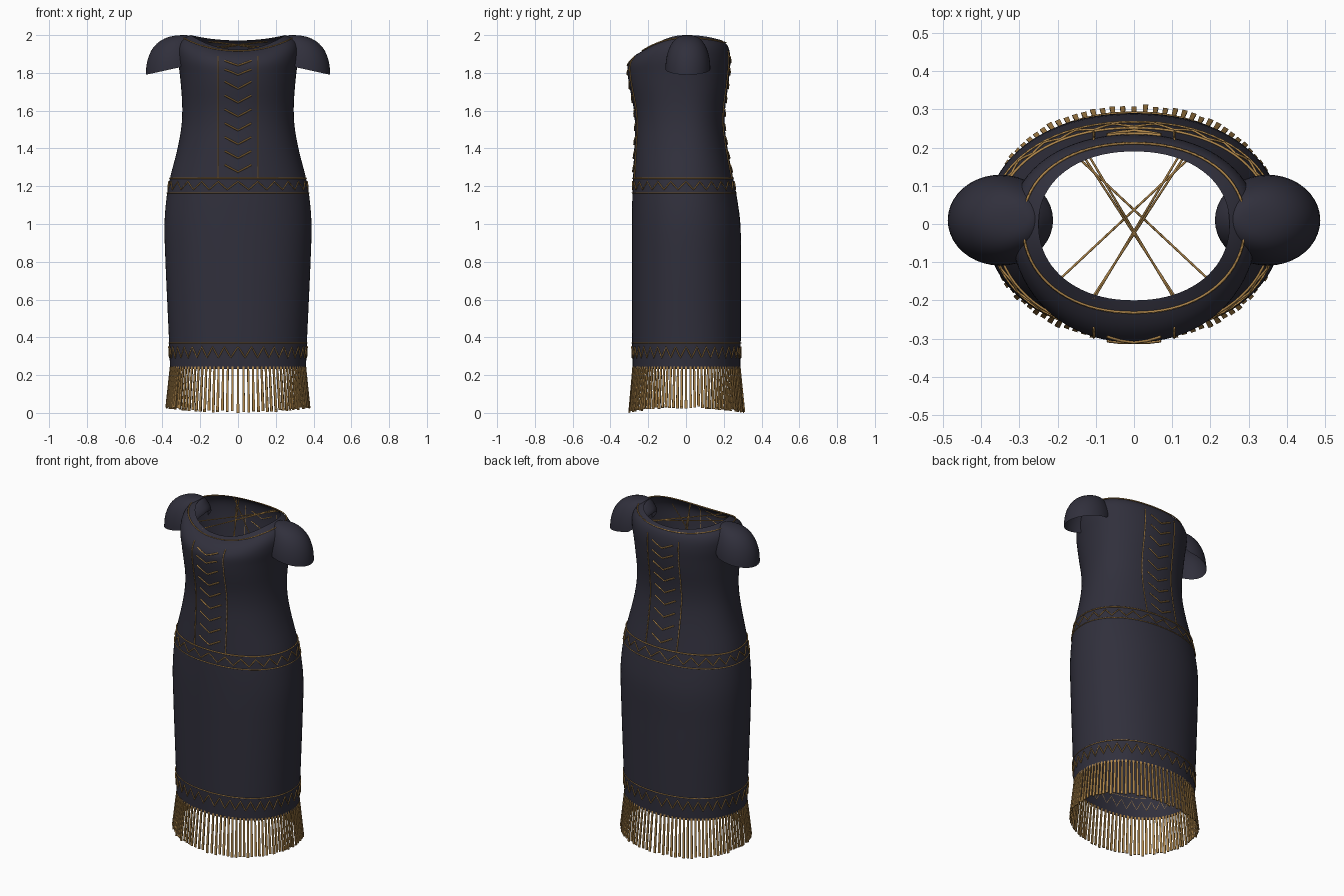
import bpy, bmesh, math, random
from mathutils import Vector

if "Cube" in bpy.data.objects:
    bpy.data.objects.remove(bpy.data.objects["Cube"])

random.seed(4)
TAU = 2 * math.pi


def material(name, rgb):
    m = bpy.data.materials.new(name)
    m.diffuse_color = (*rgb, 1)
    m.use_nodes = True
    m.node_tree.nodes["Principled BSDF"].inputs["Base Color"].default_value = m.diffuse_color
    return m


NAVY = material("dark navy cloth", (0.030, 0.029, 0.045))
GOLD = material("antique gold", (0.43, 0.24, 0.07))

# Garment profile: level, half width, front depth, back depth
ROWS = [(0.24, .360, .283, .288), (0.40, .366, .285, .290), (0.80, .384, .286, .290),
        (1.00, .389, .286, .288), (1.15, .377, .284, .268), (1.25, .358, .280, .248),
        (1.40, .320, .274, .220), (1.52, .299, .270, .205), (1.62, .295, .278, .208),
        (1.72, .301, .298, .222), (1.80, .309, .309, .231), (1.88, .321, .305, .235),
        (1.94, .320, .276, .229), (1.98, .295, .236, .213), (2.00, .250, .200, .190)]
POWER = 2.15


def profile(s):
    """Smoothly interpolated half width, front and back at level s."""
    s = min(max(s, ROWS[0][0]), ROWS[-1][0])
    i = 0
    while i < len(ROWS) - 2 and s > ROWS[i + 1][0]:
        i += 1

    def slope(j, k):
        a, b = ROWS[max(j - 1, 0)], ROWS[min(j + 1, len(ROWS) - 1)]
        return (b[k] - a[k]) / (b[0] - a[0])
    h = ROWS[i + 1][0] - ROWS[i][0]
    t = (s - ROWS[i][0]) / h
    return [(2*t**3 - 3*t*t + 1) * ROWS[i][k] + (t**3 - 2*t*t + t) * h * slope(i, k)
            + (3*t*t - 2*t**3) * ROWS[i + 1][k] + (t**3 - t*t) * h * slope(i + 1, k)
            for k in (1, 2, 3)]


def surface(a, s, out=0.0):
    """Point on the garment at angle a and level s; out pushes it outward."""
    w, f, b = profile(s)
    c, n = math.cos(a), math.sin(a)
    x = math.copysign(abs(c) ** (2 / POWER), c) * (w + out)
    y = math.copysign(abs(n) ** (2 / POWER), n) * ((f if n < 0 else b) + out)
    dip = max(0, (s - 1.8) / 0.2) * n * n * (0.075 if n < 0 else 0.028)
    return Vector((x, y, s - dip + (out if s > 1.93 else 0)))


def panel_point(x, s, side):
    """Point on the front (side -1) or back (side 1) at a given x."""
    c = (abs(x) / profile(s)[0]) ** (POWER / 2)
    return surface(side * math.acos(math.copysign(c, x)), s, 0.002)


def mesh_object(name, bm, mat, smooth=True):
    bmesh.ops.recalc_face_normals(bm, faces=bm.faces)
    me = bpy.data.meshes.new(name)
    bm.to_mesh(me)
    bm.free()
    for p in me.polygons:
        p.use_smooth = smooth
    me.materials.append(mat)
    ob = bpy.data.objects.new(name, me)
    bpy.context.collection.objects.link(ob)
    return ob


def cords(name, paths, radius=0.0035, closed=False):
    cu = bpy.data.curves.new(name, 'CURVE')
    cu.dimensions = '3D'
    cu.bevel_depth = radius
    cu.bevel_resolution = 0
    cu.use_fill_caps = True
    for path in paths:
        sp = cu.splines.new('POLY')
        sp.points.add(len(path) - 1)
        for p, co in zip(sp.points, path):
            p.co = (*co, 1)
        sp.use_cyclic_u = closed
    cu.materials.append(GOLD)
    ob = bpy.data.objects.new(name, cu)
    bpy.context.collection.objects.link(ob)


def skin(bm, rings):
    for r0, r1 in zip(rings, rings[1:]):
        for i in range(len(r0)):
            j = (i + 1) % len(r0)
            bm.faces.new((r0[i], r0[j], r1[j], r1[i]))


# Dress body, open at hem and neck
bm = bmesh.new()
SEG = 80
levels = [0.232] + [0.24 + 1.56 * i / 40 for i in range(41)] + [1.8 + 0.2 * i / 14 for i in range(1, 15)]
rings = []
for s in levels:
    ring = [surface(TAU * i / SEG, s) for i in range(SEG)]
    if s < 0.24:
        for p in ring:
            p.z = s
    rings.append([bm.verts.new(p) for p in ring])
skin(bm, rings)
mesh_object("dress_body", bm, NAVY)

# Cap sleeves: leaning open domes with a sloped rim
for sx, label in ((1, "right"), (-1, "left")):
    bm = bmesh.new()
    rings = []
    for k in range(13):
        t = math.pi / 2 * k / 12.4
        r, h = math.cos(t) ** 0.8, math.sin(t)
        ring = []
        for i in range(40):
            a = TAU * i / 40
            x = 0.35 + 0.138 * r * math.cos(a) - 0.07 * h * (1 - r)
            y = 0.01 + 0.119 * r * math.sin(a)
            rim = 1.79 + (0.488 - x) * 0.22 + max(0, 0.30 - x) * 0.9
            z = rim + (2.0 - rim) * h
            ring.append(bm.verts.new((sx * x, y, z)))
        rings.append(ring)
    skin(bm, rings)
    bm.faces.new(rings[-1])
    mesh_object(label + "_cap_sleeve", bm, NAVY)


# Horizontal trim cords and neckline edging
def loop(s, out=0.002):
    return [surface(TAU * i / SEG, s, out) for i in range(SEG)]


cords("waist_upper_cord", [loop(1.243)], 0.004, True)
cords("waist_lower_cord", [loop(1.165)], 0.003, True)
cords("hem_cord", [loop(0.37)], 0.003, True)
cords("neckline_cord", [loop(1.984)], 0.0035, True)


# Zigzag embroidery, subdivided so that it hugs the cloth
def zigzag(name, low, high, teeth):
    path = []
    for i in range(teeth * 6):
        u = abs((i % 6) / 3 - 1)
        path.append(surface(TAU * i / (teeth * 6) - math.pi / 2, low + (high - low) * u, 0.002))
    cords(name, [path], 0.0035, True)


zigzag("waist_zigzag", 1.182, 1.225, 24)
zigzag("hem_zigzag", 0.292, 0.35, 36)

# Chevron panels, front and back
for side, label in ((-1, "front"), (1, "back")):
    edges = [[panel_point(x, 1.245 + 0.685 * i / 24, side) for i in range(25)]
             for x in (-0.105, 0.105)]
    cords(label + "_panel_borders", edges, 0.0035)
    chevrons = []
    for k in range(9):
        tip = 1.275 + 0.0735 * k
        chevrons.append([panel_point(0.07 * u, tip + 0.038 * abs(u), side)
                         for u in (-1, -0.5, 0, 0.5, 1)])
    cords(label + "_chevrons", chevrons, 0.0045)

# Crossed laces over the neck opening
laces = []
for m in (1, -1):
    for x0, y0, x1 in ((0.105, -0.195, -0.12), (0.11, -0.195, -0.135), (0.195, -0.145, -0.155)):
        laces.append([Vector((m * x0, y0, 1.93)), Vector((m * x1, 0.182, 1.965))])
cords("neck_laces", laces, 0.003)

# Hem fringe of flared flat strands
bm = bmesh.new()
COUNT = 96
for i in range(COUNT):
    a = TAU * i / COUNT - math.pi / 2
    top = surface(a, 0.245, -0.002)
    top.z = 0.245
    end = surface(a, 0.245, 0.02 + random.uniform(-0.003, 0.003))
    end.z = 0.022 * math.cos(a) ** 2 + (random.uniform(0, 0.012) if i else 0)
    side = surface(a + 0.02, 0.245) - surface(a - 0.02, 0.245)
    side.z = 0
    side.normalize()
    depth = side.cross(Vector((0, 0, 1))) * 0.003
    quads = []
    for p, w in ((top, 0.005), (end, 0.007)):
        quads.append([bm.verts.new(p + side * w * u + depth * v)
                      for u, v in ((-1, -1), (1, -1), (1, 1), (-1, 1))])
    skin(bm, quads)
    bm.faces.new(quads[0])
    bm.faces.new(quads[1])
mesh_object("hem_fringe", bm, GOLD, False)
